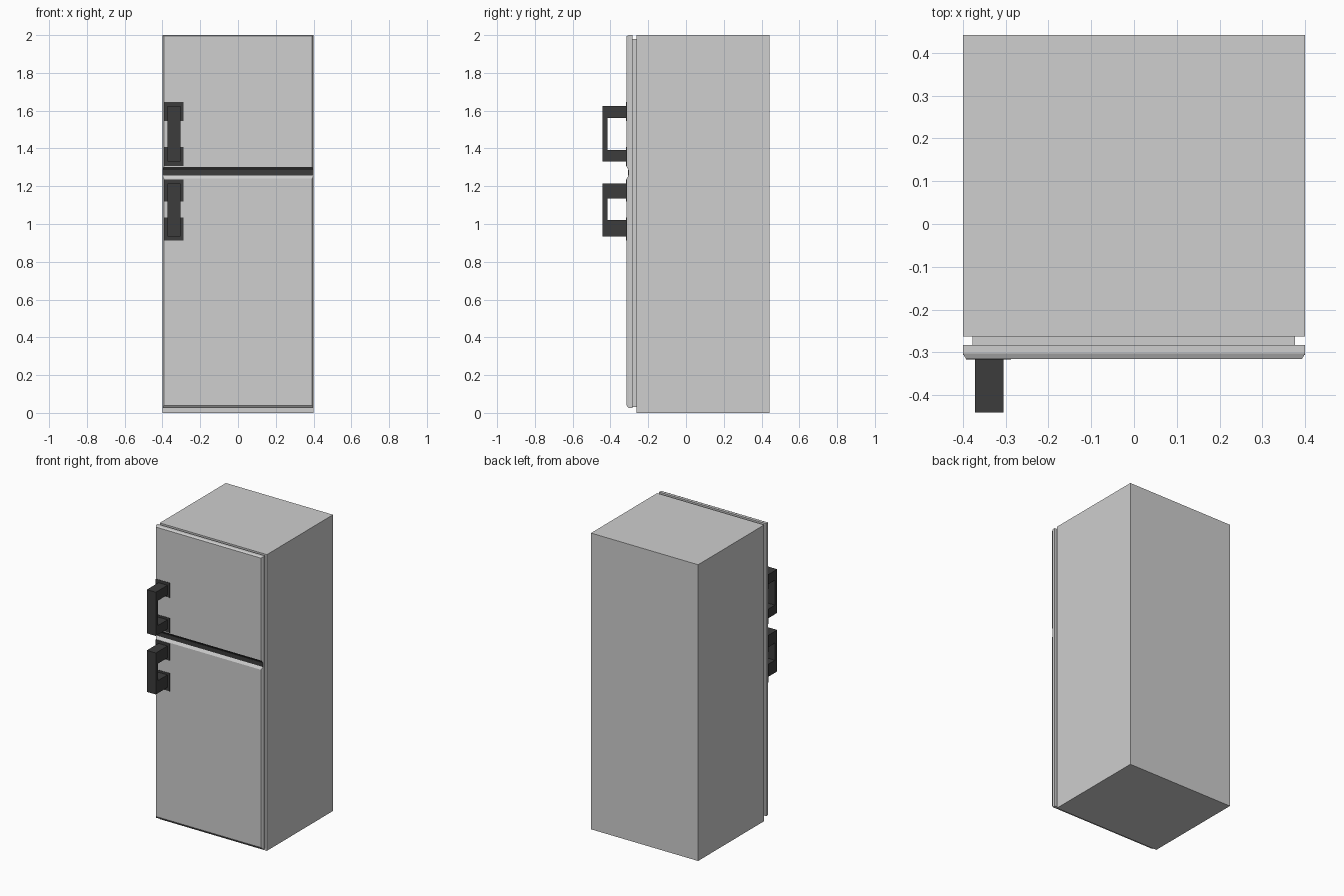
import bpy, bmesh

if "Cube" in bpy.data.objects:
    bpy.data.objects.remove(bpy.data.objects["Cube"])

def mat(name, v):
    m = bpy.data.materials.new(name)
    m.diffuse_color = (v, v, v, 1)
    m.use_nodes = True
    m.node_tree.nodes["Principled BSDF"].inputs["Base Color"].default_value = m.diffuse_color
    return m

GREY = mat("light_grey_enamel", 0.62)
BLACK = mat("black_plastic", 0.045)

def finish(name, bm, *mats):
    bmesh.ops.recalc_face_normals(bm, faces=bm.faces)
    me = bpy.data.meshes.new(name)
    bm.to_mesh(me)
    bm.free()
    for m in mats:
        me.materials.append(m)
    ob = bpy.data.objects.new(name, me)
    bpy.context.collection.objects.link(ob)
    return ob

def box(name, x, y, z, m):
    bm = bmesh.new()
    for v in bmesh.ops.create_cube(bm, size=1)["verts"]:
        v.co = [r[0] if c < 0 else r[1] for c, r in zip(v.co, (x, y, z))]
    return finish(name, bm, m)

def door_panel(name, z0, z1, bottom, top, dark_bottom):
    """Front panel tapering towards -y on all four edges."""
    bm = bmesh.new()
    side = 0.007
    back = [bm.verts.new((x, -0.303, z)) for x, z in
            ((-0.4, z0), (0.4, z0), (0.4, z1), (-0.4, z1))]
    front = [bm.verts.new((x, -0.315, z)) for x, z in
             ((-0.4 + side, z0 + bottom), (0.4 - side, z0 + bottom),
              (0.4 - side, z1 - top), (-0.4 + side, z1 - top))]
    bm.faces.new(front)
    bm.faces.new(back)
    for i in range(4):
        j = (i + 1) % 4
        f = bm.faces.new((back[i], back[j], front[j], front[i]))
        if i == 0 and dark_bottom:
            f.material_index = 1
    finish(name, bm, GREY, BLACK)

def prism_x(name, pts, x0, x1, m):
    """Extrude a yz outline along x."""
    bm = bmesh.new()
    f = bm.faces.new([bm.verts.new((x0, y, z)) for y, z in pts])
    g = bmesh.ops.extrude_face_region(bm, geom=[f])["geom"]
    bmesh.ops.translate(bm, vec=(x1 - x0, 0, 0),
                        verts=[v for v in g if isinstance(v, bmesh.types.BMVert)])
    return finish(name, bm, m)

# cabinet, door seal and door slab
box("cabinet", (-0.4, 0.4), (-0.263, 0.442), (0, 2), GREY)
box("door_seal", (-0.378, 0.376), (-0.283, -0.263), (0.03, 1.98), GREY)
box("door_slab", (-0.4, 0.4), (-0.303, -0.283), (0.025, 2), GREY)

# two raised door fronts with a dark groove between them
door_panel("freezer_door_front", 1.285, 2.0, 0.018, 0.006, True)
door_panel("fridge_door_front", 0.025, 1.258, 0.015, 0.018, False)
box("door_groove", (-0.4, 0.4), (-0.306, -0.302), (1.258, 1.286), BLACK)

# handles: bracket shape plus flat dark mounting plates on the door
for name, z0, z1, h0, h1 in (("freezer_handle", 1.33, 1.625, 1.392, 1.56),
                             ("fridge_handle", 0.935, 1.215, 1.02, 1.135)):
    yf, yi, yd = -0.441, -0.416, -0.315
    prism_x(name, [(yd, z0), (yf, z0), (yf, z1), (yd, z1),
                   (yd, h1), (yi, h1), (yi, h0), (yd, h0)], -0.372, -0.305, BLACK)
    for part, a, b in (("lower", z0 - 0.022, h0 + 0.015),
                       ("upper", h1 - 0.015, z1 + 0.02)):
        box(f"{name}_{part}_plate", (-0.393, -0.288), (-0.317, -0.314), (a, b), BLACK)
